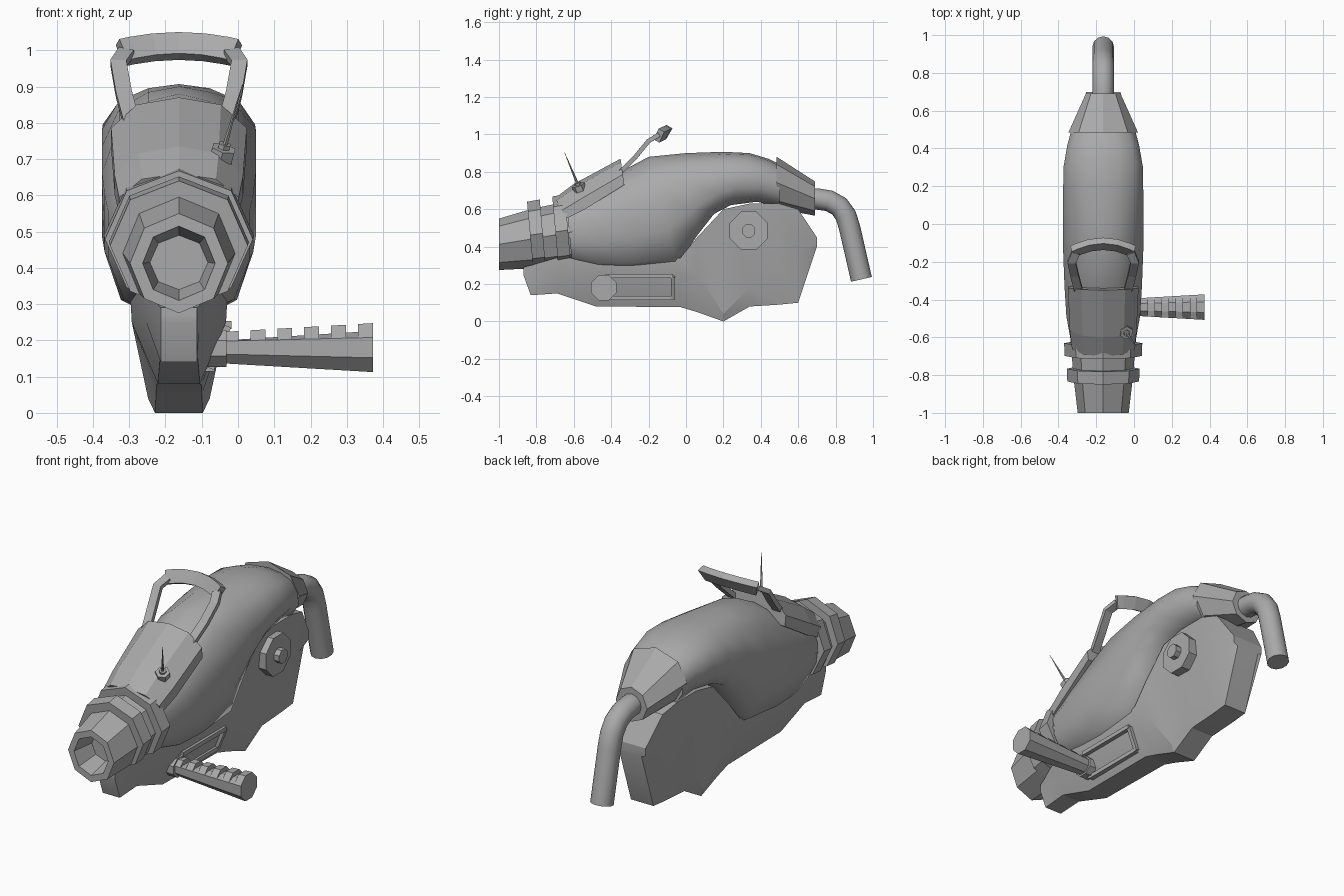
import bpy, bmesh, math
from mathutils import Vector

if "Cube" in bpy.data.objects:
    bpy.data.objects.remove(bpy.data.objects["Cube"])

CX = -0.163  # centre plane of the hull

grey = bpy.data.materials.new("plain_grey")
grey.use_nodes = True
grey.diffuse_color = (0.4, 0.4, 0.4, 1)
grey.node_tree.nodes["Principled BSDF"].inputs["Base Color"].default_value = (0.4, 0.4, 0.4, 1)


def skin(name, rings, smooth=0):
    """Bridge equal point rings, cap both ends."""
    bm = bmesh.new()
    rows = [[bm.verts.new(p) for p in ring] for ring in rings]
    n = len(rows[0])
    for a, b in zip(rows, rows[1:]):
        for i in range(n):
            j = (i + 1) % n
            bm.faces.new((a[i], a[j], b[j], b[i]))
    bm.faces.new(rows[0])
    bm.faces.new(rows[-1])
    bmesh.ops.recalc_face_normals(bm, faces=bm.faces)
    mesh = bpy.data.meshes.new(name)
    bm.to_mesh(mesh)
    bm.free()
    mesh.materials.append(grey)
    obj = bpy.data.objects.new(name, mesh)
    bpy.context.collection.objects.link(obj)
    if smooth:
        bpy.ops.object.select_all(action="DESELECT")
        obj.select_set(True)
        bpy.context.view_layer.objects.active = obj
        bpy.ops.object.shade_smooth_by_angle(angle=math.radians(smooth))
    return obj


def ngon(n, phase=0.0):
    return [(math.sin(math.tau * (i + phase) / n), math.cos(math.tau * (i + phase) / n))
            for i in range(n)]


def mirrored(half):
    """Close a right-half outline that starts at the top."""
    return half + [(-u, v) for u, v in reversed(half) if u > 0]


def loft(name, stations, profile, smooth=0):
    """Stations: top y, top z, bottom y, bottom z, half width."""
    rings = []
    for yt, zt, yb, zb, w in stations:
        rings.append([(CX + u * w, (yt + yb) / 2 + v * (yt - yb) / 2,
                       (zt + zb) / 2 + v * (zt - zb) / 2) for u, v in profile])
    return skin(name, rings, smooth)


def sweep(name, pts, profile, a, b, ref, smooth=0, taper=1.0):
    """Carry a profile along a path; b is measured along ref."""
    pts = [Vector(p) for p in pts]
    rings = []
    for i, p in enumerate(pts):
        t = (pts[min(i + 1, len(pts) - 1)] - pts[max(i - 1, 0)]).normalized()
        s = t.cross(Vector(ref)).normalized()
        r = s.cross(t)
        k = 1 + (taper - 1) * i / (len(pts) - 1)
        rings.append([p + s * u * a * k + r * v * b * k for u, v in profile])
    return skin(name, rings, smooth)


octagon = ngon(8)
square = [(1, 1), (1, -1), (-1, -1), (-1, 1)]

# Main hull, bending down towards the tail
hull = mirrored([(0, 1), (.4, .93), (.78, .72), (1, .25), (1, -.35), (.78, -.85), (.4, -1)])
loft("hull", [
    (-.64, .65, -.61, .32, .17), (-.5, .72, -.47, .28, .195), (-.35, .80, -.3, .272, .205),
    (-.2, .88, -.05, .295, .212), (0, .90, .06, .46, .212), (.2, .907, .15, .575, .212),
    (.34, .90, .24, .622, .21), (.44, .87, .38, .64, .19), (.5, .84, .5, .61, .168)], hull, 55)

# Hollow nozzle and its two collars
loft("nozzle", [
    (-.88, .49, -.88, .34, .08), (-1, .515, -1, .31, .1), (-1, .55, -1, .275, .135),
    (-.83, .6, -.8, .285, .157), (-.6, .65, -.58, .315, .175)], octagon)
for name, y, top, low, w in (("front_collar", -.85, .64, .283, .19),
                             ("rear_collar", -.715, .668, .29, .204)):
    loft(name, [(y, top, y + .033, low, w),
                (y + .068, top + .012, y + .1, low + .008, w + .003)], octagon)

# Raised cowl over the front of the hull
cowl = mirrored([(0, 1), (.62, .72), (1, -.2), (1, -1)])
loft("cowl", [(-.7, .66, -.64, .55, .165), (-.6, .735, -.54, .60, .177),
              (-.35, .87, -.33, .73, .187)], cowl)

# Tail cone and bent pipe
loft("tail_cone", [(.485, .88, .485, .605, .184), (.69, .748, .69, .565, .092)], octagon, 30)
sweep("tail_pipe", [(CX, y, z) for y, z in (
    (.64, .655), (.7, .655), (.765, .645), (.82, .615), (.855, .565), (.875, .5), (.938, .225))],
    ngon(12), .057, .057, (1, 0, 0), 40)

# Keel: rows are y, then height and half width at bottom, crease and top
keel = [
    (-.87, .25, .05, .27, .05, .29, .05), (-.83, .14, .05, .22, .055, .3, .06),
    (-.69, .15, .052, .25, .09, .34, .1), (-.48, .08, .058, .25, .13, .34, .135),
    (-.03, .077, .062, .25, .13, .34, .135), (.06, .05, .063, .25, .13, .45, .135),
    (.2, 0, .066, .04, .085, .6, .135), (.34, .08, .066, .18, .1, .63, .135),
    (.5, .09, .066, .28, .1, .63, .135), (.6, .1, .066, .38, .1, .6, .12),
    (.7, .4, .066, .41, .09, .45, .09)]
skin("keel", [[(CX + s * w, y, z) for s, w, z in (
    (1, wt, zt), (1, wc, zc), (1, wb, zb), (-1, wb, zb), (-1, wc, zc), (-1, wt, zt))]
    for y, zb, wb, zc, wc, zt, wt in keel], 20)

# Round side boss with hub
for name, r, x0, x1 in (("side_boss", .11, .1, .165), ("boss_hub", .038, .15, .195)):
    sweep(name, [(CX + x, .335, .485) for x in (x0, x1)], ngon(8, .5), r, r, (0, 0, 1))

# Frame on the keel that carries the grip
corners = [(-.43, .125), (-.43, .242), (-.07, .242), (-.07, .125)]
for i in range(4):
    (y0, z0), (y1, z1) = corners[i - 1], corners[i]
    sweep(f"grip_frame_{i + 1}", [(CX + .062 + .4 * (z - .08), y, z)
                                  for y, z in ((y0, z0), (y1, z1))], square, .011, .018, (1, 0, 0))

# Side grip: tapered octagon with notches along the top
sweep("grip_root", [(x, -.44, .178) for x in (-.1, -.032)], ngon(8, .5), .06, .055, (0, 0, 1))
rings = []
x0, x1, count = -.04, .372, 6
pitch = (x1 - x0 + .033) / count
for i in range(count):
    start = x0 + i * pitch
    ends = (start, start + pitch - .033)
    steps = [(x, 0) for x in ends]
    if i < count - 1:
        steps += [(ends[1], 1), (start + pitch, 1)]
    for x, notch in steps:
        r = .047 + .026 * (x - x0) / (x1 - x0)
        limit = r - .027 if notch else r
        rings.append([(x, -.44 + u * r, .18 + min(v * r, limit)) for u, v in ngon(8, .5)])
skin("side_grip", rings)

# Carry loop: two bent legs and an arched bar
for s, side in ((1, "left"), (-1, "right")):
    sweep(f"loop_leg_{side}", [(CX + s * x, y, z) for x, y, z in (
        (.128, -.36, .79), (.152, -.27, .88), (.167, -.2, .965), (.145, -.15, .995))],
        square, .012, .022, (1, 0, 0))
sweep("loop_bar", [(CX + x, -.105 - 1.6 * x * x, 1.012 - .75 * x * x)
                   for x in (-.157, -.13, -.07, 0, .07, .13, .157)],
      square, .018, .034, (0, .5, .85))

# Antenna on a small hexagonal base
base = Vector((-.047, -.565, .70))
tip = Vector((.012, -.65, .905))
sweep("antenna_base", [base, base + Vector((.008, -.012, .03))], ngon(6), .036, .036, (0, 1, 0))
sweep("antenna_nut", [base, base + Vector((.011, -.016, .042))], ngon(6), .018, .018, (0, 1, 0))
sweep("antenna", [base, tip], ngon(6), .009, .009, (0, 1, 0), 0, .1)
